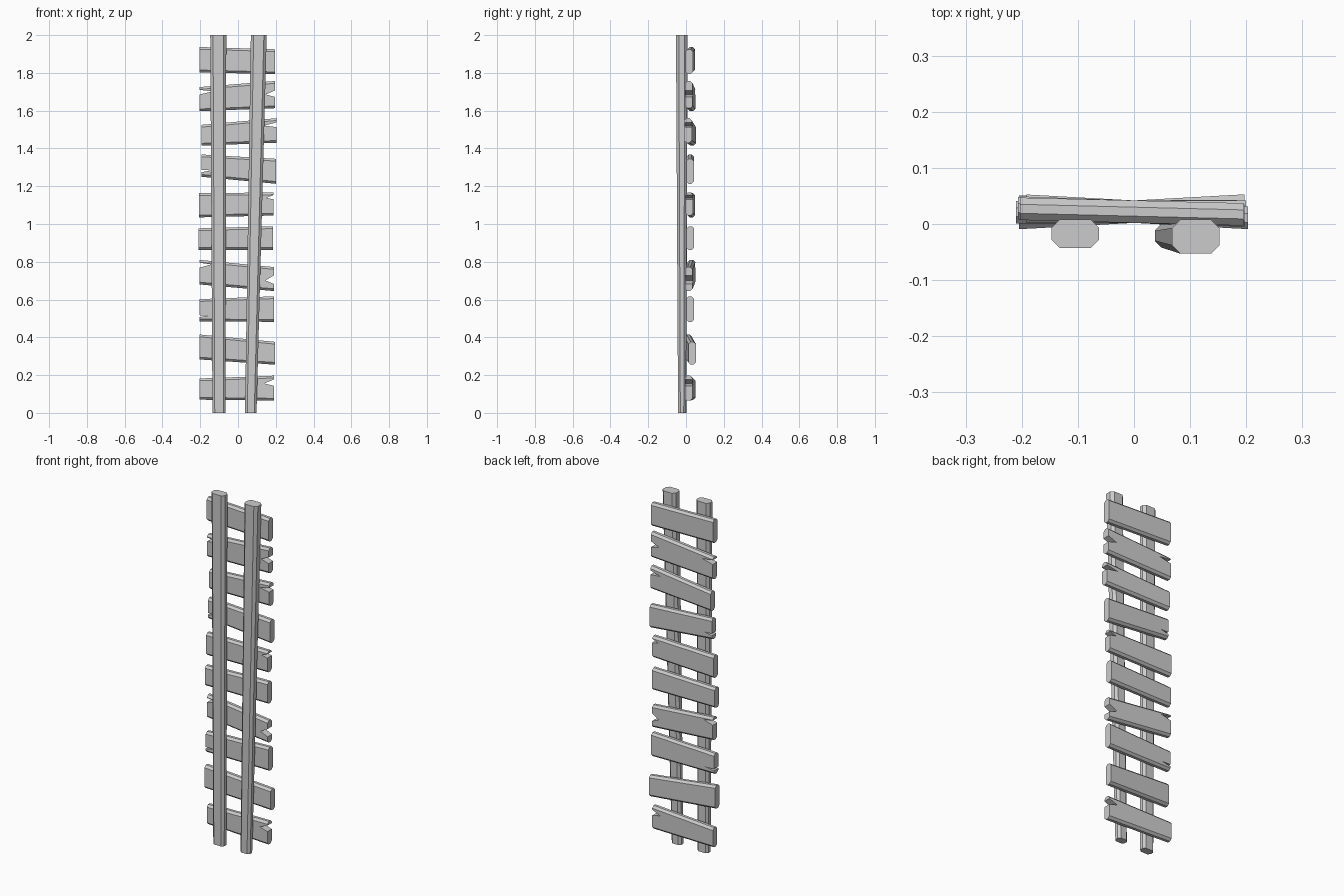
import bpy, bmesh

if "Cube" in bpy.data.objects:
    bpy.data.objects.remove(bpy.data.objects["Cube"])

CHAMFER = 0.012


def loft(name, loops):
    """Solid skinned through matching closed loops, capped at both ends."""
    bm = bmesh.new()
    rings = [[bm.verts.new(p) for p in loop] for loop in loops]
    n = len(rings[0])
    for a, b in zip(rings, rings[1:]):
        for i in range(n):
            j = (i + 1) % n
            bm.faces.new((a[i], a[j], b[j], b[i]))
    bm.faces.new(rings[0][::-1])
    bm.faces.new(rings[-1])
    bmesh.ops.recalc_face_normals(bm, faces=bm.faces)
    me = bpy.data.meshes.new(name)
    bm.to_mesh(me)
    bm.free()
    ob = bpy.data.objects.new(name, me)
    bpy.context.collection.objects.link(ob)
    return ob


def octagon(x0, x1, y0, y1, z, c=0.015):
    return [(x0 + c, y0, z), (x1 - c, y0, z), (x1, y0 + c, z), (x1, y1 - c, z),
            (x1 - c, y1, z), (x0 + c, y1, z), (x0, y1 - c, z), (x0, y0 + c, z)]


def plank(name, left, right, skew, cracks):
    """left/right = (x, z bottom, z top); cracks = (side, z, width, depth)."""
    (xl, bl, tl), (xr, br, tr) = left, right

    def notch(side):
        x = xr if side > 0 else xl
        pts = []
        for s, z, w, d in cracks:
            if s == side:
                pts += [(x, z - side * w / 2), (x - side * d, z - side * 0.004),
                        (x, z + side * w / 2)]
        return pts

    def outline(y, inset):
        pts = [(xl, bl + inset), (xr, br + inset), *notch(1),
               (xr, tr - inset), (xl, tl - inset), *notch(-1)]
        return [(x, y + skew * x / 0.2, z) for x, z in pts]

    y0, y1 = 0.002, 0.042
    loft(name, [outline(y0, CHAMFER), outline(y0 + CHAMFER, 0),
                outline(y1 - CHAMFER, 0), outline(y1, CHAMFER)])


# Two uprights, slightly tapered
loft("left_rail", [octagon(-0.135, -0.066, -0.042, 0.002, 0, 0.012),
                   octagon(-0.147, -0.062, -0.043, 0.008, 2)])
loft("right_rail", [octagon(0.037, 0.098, -0.042, 0.0, 0, 0.012),
                    octagon(0.068, 0.152, -0.053, 0.008, 2)])

# Crooked, cracked cross planks from bottom to top
planks = [
    ((-0.205, 0.07, 0.182), (0.19, 0.065, 0.197), -0.009, [(1, 0.16, 0.034, 0.05)]),
    ((-0.205, 0.283, 0.415), (0.197, 0.255, 0.376), 0.011, []),
    ((-0.205, 0.485, 0.602), (0.19, 0.482, 0.617), 0.0, [(-1, 0.512, 0.01, 0.055)]),
    ((-0.203, 0.68, 0.81), (0.19, 0.645, 0.772), -0.007,
     [(-1, 0.782, 0.026, 0.06), (1, 0.705, 0.045, 0.045)]),
    ((-0.21, 0.863, 0.977), (0.184, 0.863, 0.988), 0.001, []),
    ((-0.207, 1.035, 1.163), (0.188, 1.045, 1.167), -0.006, [(1, 1.142, 0.022, 0.04)]),
    ((-0.192, 1.25, 1.368), (0.2, 1.213, 1.345), 0.0, [(-1, 1.28, 0.012, 0.05)]),
    ((-0.192, 1.415, 1.525), (0.203, 1.43, 1.56), -0.011, [(1, 1.525, 0.024, 0.065)]),
    ((-0.203, 1.597, 1.725), (0.197, 1.613, 1.757), -0.007,
     [(-1, 1.698, 0.024, 0.07), (1, 1.69, 0.035, 0.05)]),
    ((-0.203, 1.803, 1.937), (0.195, 1.793, 1.925), -0.005, []),
]
for i, spec in enumerate(planks, 1):
    plank(f"plank_{i:02d}", *spec)
